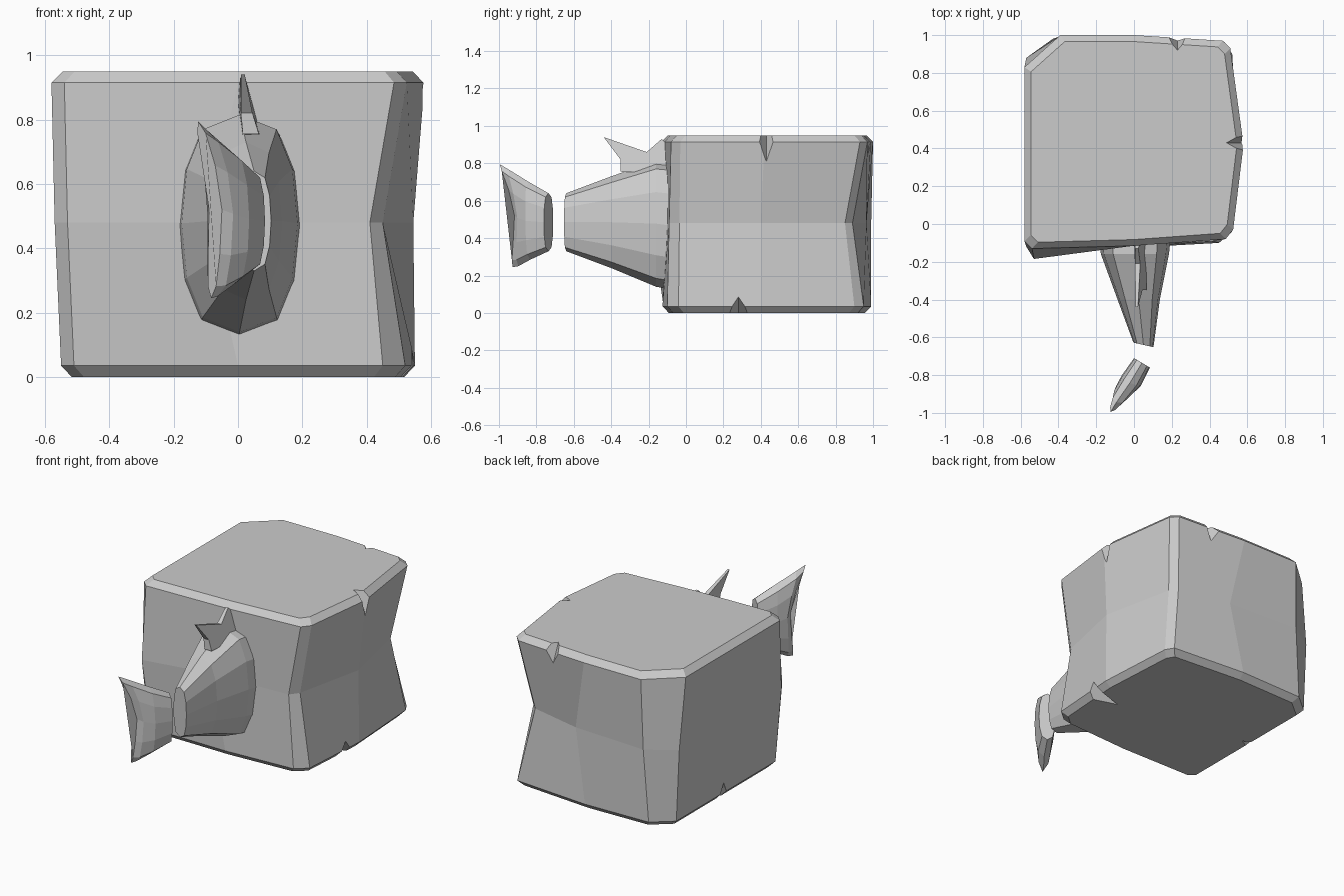
import bpy, bmesh
from math import sin, cos, pi, copysign
from mathutils import Vector

if "Cube" in bpy.data.objects:
    bpy.data.objects.remove(bpy.data.objects["Cube"])


def finish(bm, name):
    bmesh.ops.recalc_face_normals(bm, faces=bm.faces)
    me = bpy.data.meshes.new(name)
    bm.to_mesh(me)
    bm.free()
    ob = bpy.data.objects.new(name, me)
    bpy.context.collection.objects.link(ob)
    return ob


def loft(name, rings):
    """Skin closed rings of equal length and cap both ends."""
    bm = bmesh.new()
    vs = [[bm.verts.new(p) for p in r] for r in rings]
    n = len(vs[0])
    for a, b in zip(vs, vs[1:]):
        for i in range(n):
            j = (i + 1) % n
            bm.faces.new((a[i], a[j], b[j], b[i]))
    bm.faces.new(vs[0])
    bm.faces.new(vs[-1])
    return finish(bm, name)


def oval(cx, y, hx, z0, z1, skew=0.0, fork=0.0, n=12):
    """Upright flat-sided oval; skew slants it in plan, fork sweeps its ends."""
    pts = []
    for i in range(n):
        a = 2 * pi * i / n + pi / 2
        c = copysign(abs(cos(a)) ** .65, cos(a)) if abs(cos(a)) > 1e-6 else 0
        f = fork * abs(sin(a)) ** 1.5 * (1.0 if sin(a) > 0 else 0.25)
        pts.append((cx + hx * c - f * 0.6, y - skew * c - f,
                    (z0 + z1) / 2 + (z1 - z0) / 2 * sin(a)))
    return pts


# Chipped block: outlines at bottom, middle and top, with chamfered caps
low = [(-.55, -.09), (-.51, -.12), (0, -.125), (.45, -.10), (.52, -.04), (.55, .40),
       (.52, .90), (.49, .95), (0, .99), (-.43, .98), (-.55, .88)]
mid = [(-.57, -.12), (-.53, -.185), (-.10, -.11), (.41, -.09), (.45, -.035), (.545, .40),
       (.45, .85), (.41, .89), (.08, .965), (-.40, .99), (-.57, .88)]
top = [(-.58, -.09), (-.54, -.13), (0, -.115), (.485, -.08), (.525, -.03), (.58, .42),
       (.51, .93), (.47, .97), (0, 1.0), (-.39, 1.0), (-.58, .83)]


def level(pts, z, s=1.0):
    return [(x * s, .43 + (y - .43) * s, z) for x, y in pts]


block = loft("stone_block", [level(low, 0, .94), level(low, .035), level(mid, .48),
                             level(top, .915), level(top, .95, .94)])

# Small notches along the block's edges: centre, then half sizes
notches = [((.58, .43, .95), (.09, .05, .16)),
           ((.23, .99, .95), (.06, .07, .15)),
           ((.55, .28, 0), (.19, .06, .09)),
           ((-.55, .42, 0), (.08, .045, .10))]
for c, h in notches:
    bm = bmesh.new()
    for k in range(3):
        for s in (-1, 1):
            p = Vector(c)
            p[k] += s * h[k]
            bm.verts.new(p)
    bmesh.ops.convex_hull(bm, input=bm.verts)
    cutter = finish(bm, "notch_cutter")
    cutter.hide_render = True
    mod = block.modifiers.new("notch", 'BOOLEAN')
    mod.operation = 'DIFFERENCE'
    mod.solver = 'EXACT'
    mod.object = cutter
    bpy.context.view_layer.objects.active = block
    bpy.ops.object.modifier_apply(modifier=mod.name)
    bpy.data.objects.remove(cutter)

# Fish body, running from inside the block out to the tail stalk
loft("fish_body", [oval(0, .70, .03, .41, .49), oval(0, .62, .09, .33, .58),
                   oval(0, .45, .17, .22, .70), oval(0, .12, .215, .09, .79),
                   oval(.005, -.16, .18, .14, .815), oval(.025, -.40, .112, .24, .73),
                   oval(.05, -.64, .053, .33, .64, .012)])

# Separate forked tail fin
loft("tail_fin", [oval(.042, -.735, .042, .33, .64, .025),
                  oval(-.015, -.83, .05, .285, .70, .028, .01),
                  oval(-.055, -.88, .04, .25, .765, .022, .065),
                  oval(-.07, -.905, .02, .245, .795, .012, .09)])

# Dorsal fin: (y, z, half thickness), bowed slightly sideways
fin = [(-.44, .94, .006), (-.21, .86, .014), (-.13, .93, .008), (-.06, .86, .02),
       (-.10, .75, .03), (-.35, .755, .025), (-.35, .82, .018)]
loft("dorsal_fin", [[(.015 + .2 * (.88 - z) * (z < .88) + s * t, y, z) for y, z, t in fin]
                    for s in (-1, 1)])
